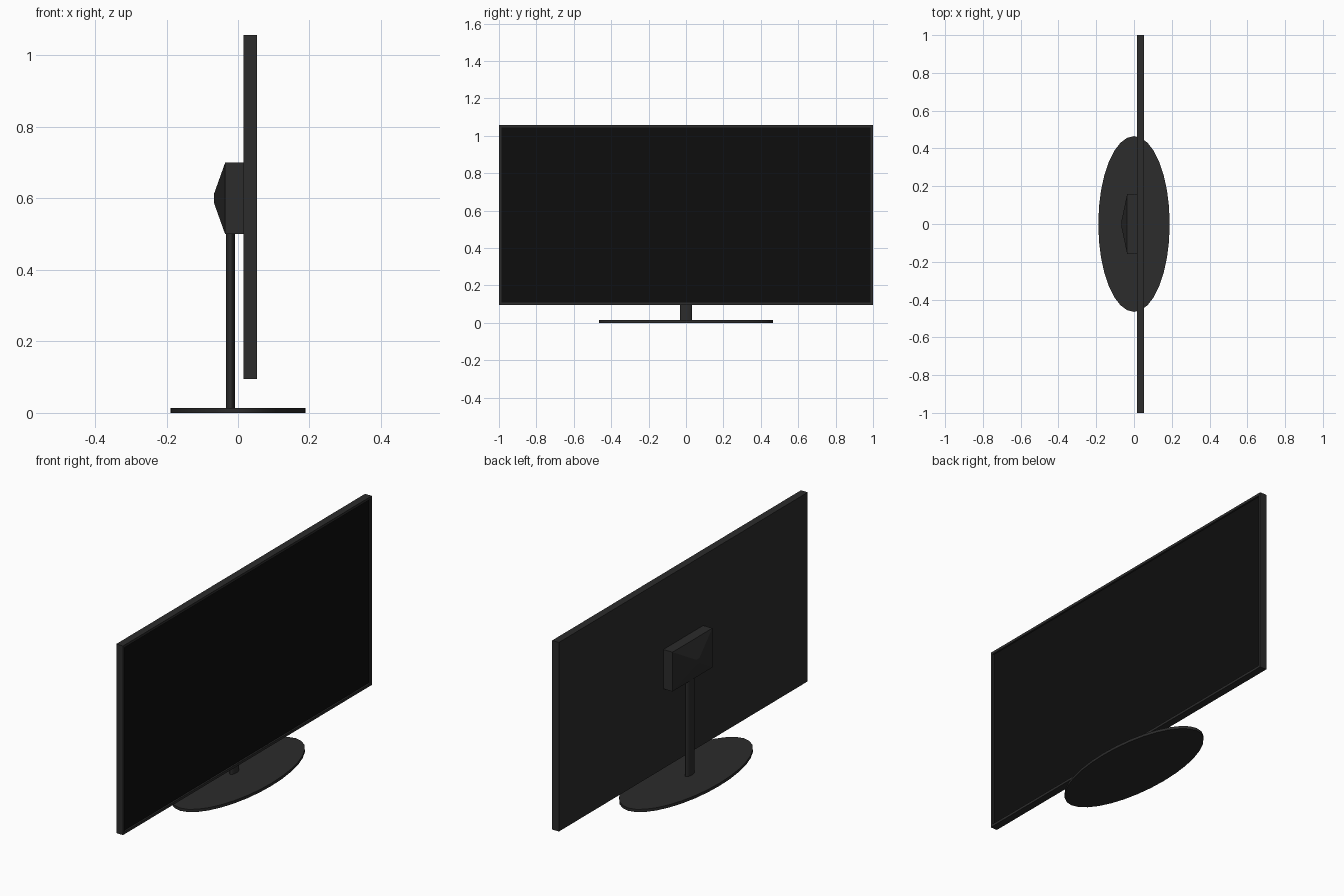
import bpy, bmesh
from mathutils import Matrix

if "Cube" in bpy.data.objects:
    bpy.data.objects.remove(bpy.data.objects["Cube"])


def material(name, v):
    m = bpy.data.materials.new(name)
    m.diffuse_color = (v, v, v, 1)
    m.use_nodes = True
    m.node_tree.nodes["Principled BSDF"].inputs["Base Color"].default_value = m.diffuse_color
    return m


CASE = material("dark_plastic", 0.025)
GLASS = material("black_screen", 0.004)


def finish(name, bm, *mats):
    bmesh.ops.recalc_face_normals(bm, faces=bm.faces)
    me = bpy.data.meshes.new(name)
    bm.to_mesh(me)
    bm.free()
    ob = bpy.data.objects.new(name, me)
    bpy.context.collection.objects.link(ob)
    for m in mats:
        me.materials.append(m)
    return ob


def box(x0, x1, y, z0, z1):
    bm = bmesh.new()
    mat = Matrix.Translation(((x0 + x1) / 2, 0, (z0 + z1) / 2)) @ \
        Matrix.Diagonal((x1 - x0, 2 * y, z1 - z0, 1))
    bmesh.ops.create_cube(bm, size=1, matrix=mat)
    bm.faces.ensure_lookup_table()
    return bm


def side(bm, sign):
    bm.normal_update()
    return next(f for f in bm.faces if f.normal.x * sign > 0.9)


def oval(name, x, rx, ry, z0, z1, segments):
    bm = bmesh.new()
    mat = Matrix.Translation((x, 0, (z0 + z1) / 2)) @ Matrix.Diagonal((rx, ry, z1 - z0, 1))
    bmesh.ops.create_cone(bm, cap_ends=True, segments=segments,
                          radius1=1, radius2=1, depth=1, matrix=mat)
    ob = finish(name, bm, CASE)
    bpy.context.view_layer.objects.active = ob
    ob.select_set(True)
    bpy.ops.object.shade_smooth_by_angle()
    ob.select_set(False)


# Display housing with bezel and recessed screen
bm = box(0.015, 0.053, 1.0, 0.095, 1.057)
face = side(bm, 1)
bmesh.ops.inset_region(bm, faces=[face], thickness=0.018)
walls = bmesh.ops.extrude_discrete_faces(bm, faces=[face])["faces"]
bmesh.ops.translate(bm, verts=walls[0].verts, vec=(-0.008, 0, 0))
walls[0].material_index = 1
finish("display", bm, CASE, GLASS)

# Rear mount block with a blunt pyramid back
bm = box(-0.036, 0.015, 0.16, 0.5, 0.7)
face = bmesh.ops.extrude_discrete_faces(bm, faces=[side(bm, -1)])["faces"][0]
for v in face.verts:
    v.co.x = -0.067
    v.co.y *= 0.08
    v.co.z = 0.6 + (v.co.z - 0.6) * 0.13
finish("rear_mount", bm, CASE)

# Stand
oval("stand_post", -0.021, 0.013, 0.032, 0.012, 0.51, 32)
oval("stand_base", 0, 0.189, 0.465, 0, 0.014, 32)
